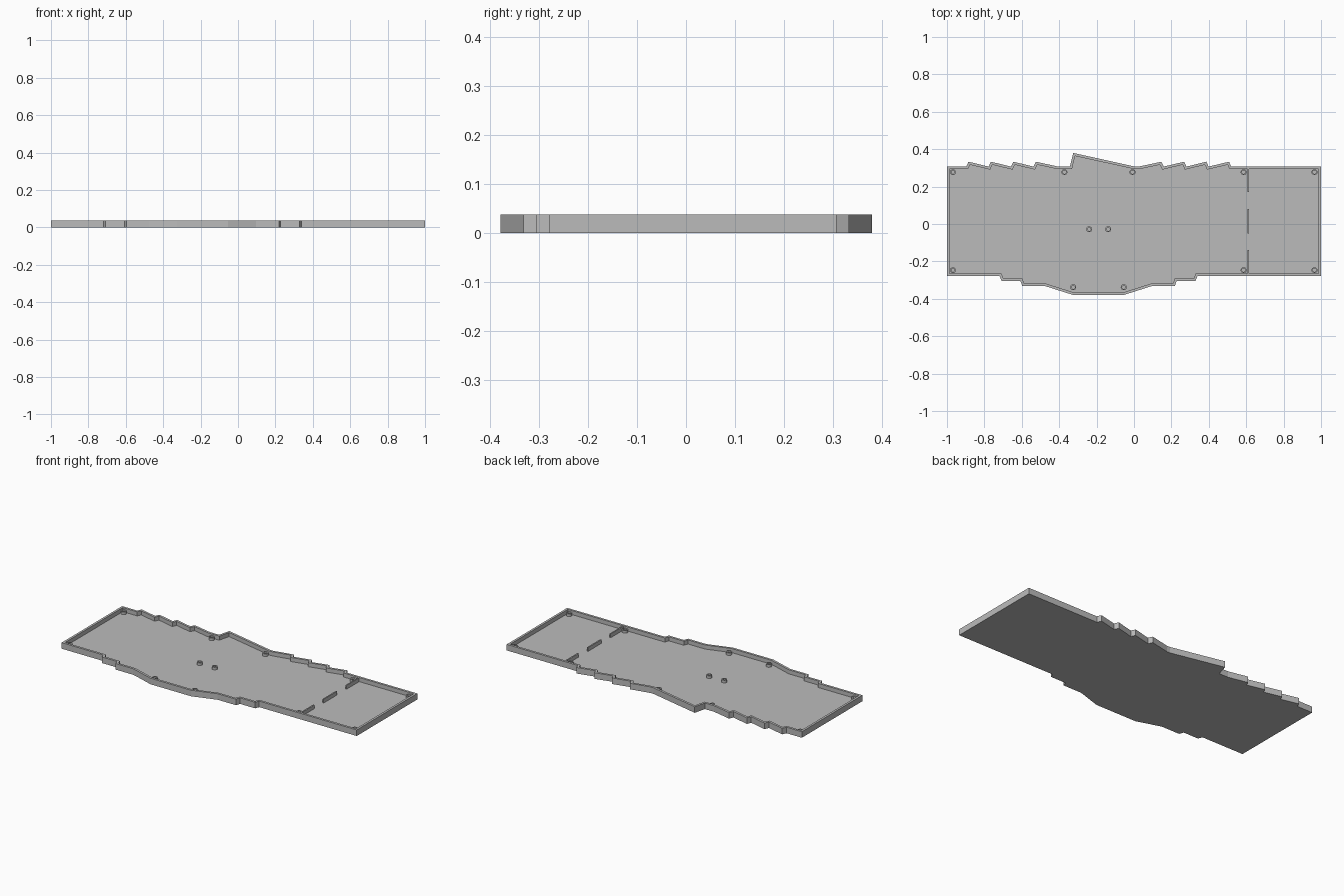
import bpy, bmesh
from mathutils import Vector

cube = bpy.data.objects.get("Cube")
if cube:
    bpy.data.objects.remove(cube, do_unlink=True)

HEIGHT, FLOOR, WALL = 0.037, 0.012, 0.014
BACK, PEAK, FRONT = 0.307, 0.333, -0.279

grey = bpy.data.materials.new("plain grey")
grey.use_nodes = True
grey.diffuse_color = (0.5, 0.5, 0.5, 1)
grey.node_tree.nodes["Principled BSDF"].inputs["Base Color"].default_value = grey.diffuse_color


def finish(name, bm):
    bmesh.ops.recalc_face_normals(bm, faces=bm.faces)
    mesh = bpy.data.meshes.new(name)
    bm.to_mesh(mesh)
    bm.free()
    mesh.materials.append(grey)
    obj = bpy.data.objects.new(name, mesh)
    bpy.context.collection.objects.link(obj)
    return obj


def inset(points, distance):
    """Offset a counter-clockwise outline inwards with mitred corners."""
    result = []
    for i, p in enumerate(points):
        a = (p - points[i - 1]).normalized()
        b = (points[(i + 1) % len(points)] - p).normalized()
        na, nb = Vector((-a.y, a.x)), Vector((-b.y, b.x))
        result.append(p + (na + nb) * distance / (1 + na.dot(nb)))
    return result


# Tray outline: stepped front edge, then sawtooth back edge from right to left
outline = [(-1, FRONT), (-0.718, FRONT), (-0.708, -0.305), (-0.607, -0.305),
           (-0.597, -0.332), (-0.475, -0.332), (-0.327, -0.379), (-0.053, -0.379),
           (0.095, -0.332), (0.218, -0.332), (0.228, -0.305), (0.329, -0.305),
           (0.339, FRONT), (1, FRONT), (1, BACK)]
for x in (0.508, 0.387, 0.268, 0.147):
    outline += [(x + 0.012, BACK), (x, PEAK)]
outline += [(0.025, BACK), (0.005, BACK), (-0.325, 0.38), (-0.343, BACK), (-0.405, BACK)]
for x in (-0.525, -0.645, -0.765, -0.885):
    outline += [(x, PEAK), (x - 0.012, BACK)]
outline.append((-1, BACK))
outline = [Vector(p) for p in outline]
inner = inset(outline, WALL)

# Tray: floor and rim as one shell
bm = bmesh.new()
loops = [[bm.verts.new((p.x, p.y, z)) for p in pts]
         for pts, z in ((outline, 0), (outline, HEIGHT), (inner, HEIGHT), (inner, FLOOR))]
for low, high in zip(loops, loops[1:]):
    for i in range(len(low)):
        bm.faces.new((low[i - 1], low[i], high[i], high[i - 1]))
bm.faces.new(loops[0])
bm.faces.new(loops[-1])
finish("tray", bm)


# Hollow screw posts
def post(name, x, y):
    bm = bmesh.new()
    rings = []
    for radius, z in ((0.016, FLOOR - 0.002), (0.016, 0.028), (0.009, 0.028), (0.009, FLOOR + 0.001)):
        rings.append(bmesh.ops.create_circle(bm, segments=24, radius=radius)["verts"])
        for v in rings[-1]:
            v.co += Vector((x, y, z))
    for low, high in zip(rings, rings[1:]):
        for i in range(len(low)):
            bm.faces.new((low[i - 1], low[i], high[i], high[i - 1]))
    bm.faces.new(rings[0])
    bm.faces.new(rings[-1])
    obj = finish(name, bm)
    bpy.ops.object.select_all(action="DESELECT")
    obj.select_set(True)
    bpy.context.view_layer.objects.active = obj
    bpy.ops.object.shade_smooth_by_angle()


spots = [(x, y) for x in (-0.968, 0.586, 0.965) for y in (-0.247, 0.277)]
spots += [(-0.372, 0.277), (-0.008, 0.277), (-0.325, -0.338), (-0.055, -0.338),
          (-0.24, -0.028), (-0.138, -0.028)]
for n, (x, y) in enumerate(spots):
    post(f"screw_post_{n + 1}", x, y)

# Divider: three short walls with gaps between them
for n, (y0, y1) in enumerate(((FRONT + 0.01, -0.14), (-0.05, 0.08), (0.17, BACK - 0.01))):
    bm = bmesh.new()
    bmesh.ops.create_cube(bm, size=1)
    z0, z1 = FLOOR - 0.002, HEIGHT - 0.002
    bmesh.ops.scale(bm, vec=(0.008, y1 - y0, z1 - z0), verts=bm.verts)
    bmesh.ops.translate(bm, vec=(0.612, (y0 + y1) / 2, (z0 + z1) / 2), verts=bm.verts)
    finish(f"divider_{n + 1}", bm)
